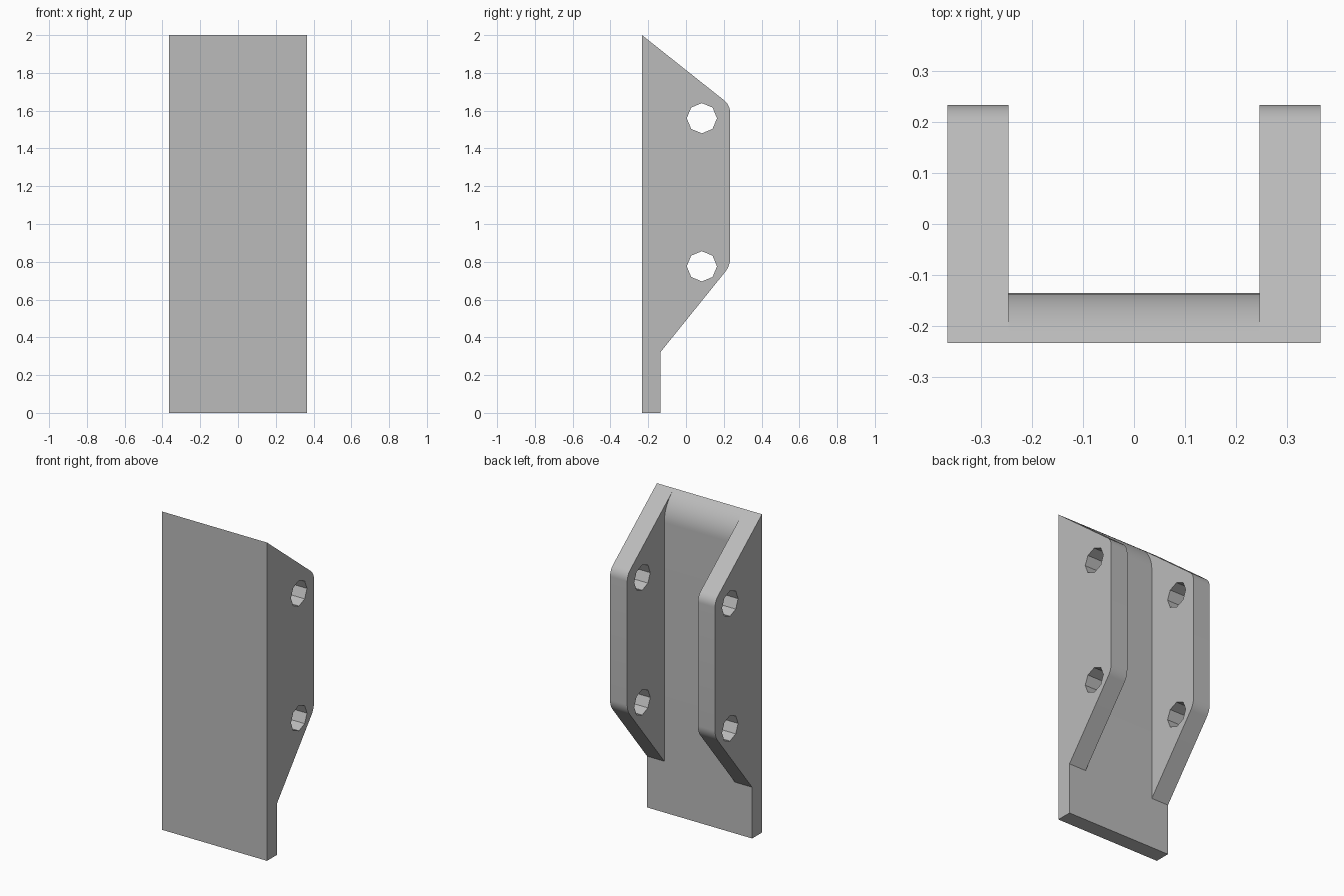
import bpy, bmesh, math
from mathutils import Vector

if "Cube" in bpy.data.objects:
    bpy.data.objects.remove(bpy.data.objects["Cube"])

HALF_W, INNER = 0.365, 0.2455      # outer and inner half widths
FRONT, PLATE, BACK = -0.233, -0.135, 0.233
TOP, FOOT = 2.0, 0.322             # top edge and foot strip height

grey = bpy.data.materials.new("plain grey")
grey.use_nodes = True
grey.diffuse_color = (0.5, 0.5, 0.5, 1)
grey.node_tree.nodes["Principled BSDF"].inputs["Base Color"].default_value = (0.5, 0.5, 0.5, 1)


def prism(name, outline, half):
    """Extrude a (y, z) outline across x from -half to half."""
    bm = bmesh.new()
    face = bm.faces.new([bm.verts.new((-half, y, z)) for y, z in outline])
    new = bmesh.ops.extrude_face_region(bm, geom=[face])["geom"]
    verts = [v for v in new if isinstance(v, bmesh.types.BMVert)]
    bmesh.ops.translate(bm, verts=verts, vec=(2 * half, 0, 0))
    bmesh.ops.recalc_face_normals(bm, faces=bm.faces)
    mesh = bpy.data.meshes.new(name)
    bm.to_mesh(mesh)
    bm.free()
    mesh.materials.append(grey)
    obj = bpy.data.objects.new(name, mesh)
    bpy.context.collection.objects.link(obj)
    return obj


def rounded(before, corner, after, radius, steps=8):
    """Arc points that round a corner of an outline."""
    c = Vector(corner)
    u, v = (Vector(before) - c).normalized(), (Vector(after) - c).normalized()
    half = u.angle(v) / 2
    centre = c + (u + v).normalized() * radius / math.sin(half)
    a = c + u * radius / math.tan(half) - centre
    b = c + v * radius / math.tan(half) - centre
    sweep = a.angle(b)
    return [centre + (a * math.sin(sweep * (1 - i / steps)) + b * math.sin(sweep * i / steps))
            / math.sin(sweep) for i in range(steps + 1)]


# Side outline of the whole bracket
tip, foot = (FRONT, TOP), (PLATE, FOOT)
upper, lower = (BACK, 1.63), (BACK, 0.778)
outline = [(FRONT, 0), (PLATE, 0), foot]
outline += rounded(foot, lower, upper, 0.11)
outline += rounded(lower, upper, tip, 0.08)
outline.append(tip)
bracket = prism("bracket", outline, HALF_W)

# Channel between the cheeks, curving into the sloped top
slope = (TOP - upper[1]) / (BACK - FRONT)
bend = (PLATE, TOP - slope * (PLATE - FRONT))
curve = rounded(foot, bend, tip, 0.21, 12)
channel = prism("channel_cutter", [foot] + curve + [(curve[-1].x, 2.3), (0.5, 2.3), (0.5, FOOT)], INNER)
cutters = [channel]

# Eight-sided pin holes through both cheeks
for z in (1.56, 0.776):
    ring = [(0.084 + 0.08 * math.cos(i * math.pi / 4), z + 0.08 * math.sin(i * math.pi / 4))
            for i in range(8)]
    cutters.append(prism("hole_cutter", ring, 0.5))

bpy.context.view_layer.objects.active = bracket
for cutter in cutters:
    cutter.hide_render = True
    mod = bracket.modifiers.new("cut", "BOOLEAN")
    mod.operation, mod.solver, mod.object = "DIFFERENCE", "EXACT", cutter
    bpy.ops.object.modifier_apply(modifier=mod.name)
    bpy.data.objects.remove(cutter)

# Smooth the rounded corners, keep the rest crisp
bpy.ops.object.select_all(action="DESELECT")
bracket.select_set(True)
bpy.ops.object.shade_smooth_by_angle(angle=math.radians(25))
